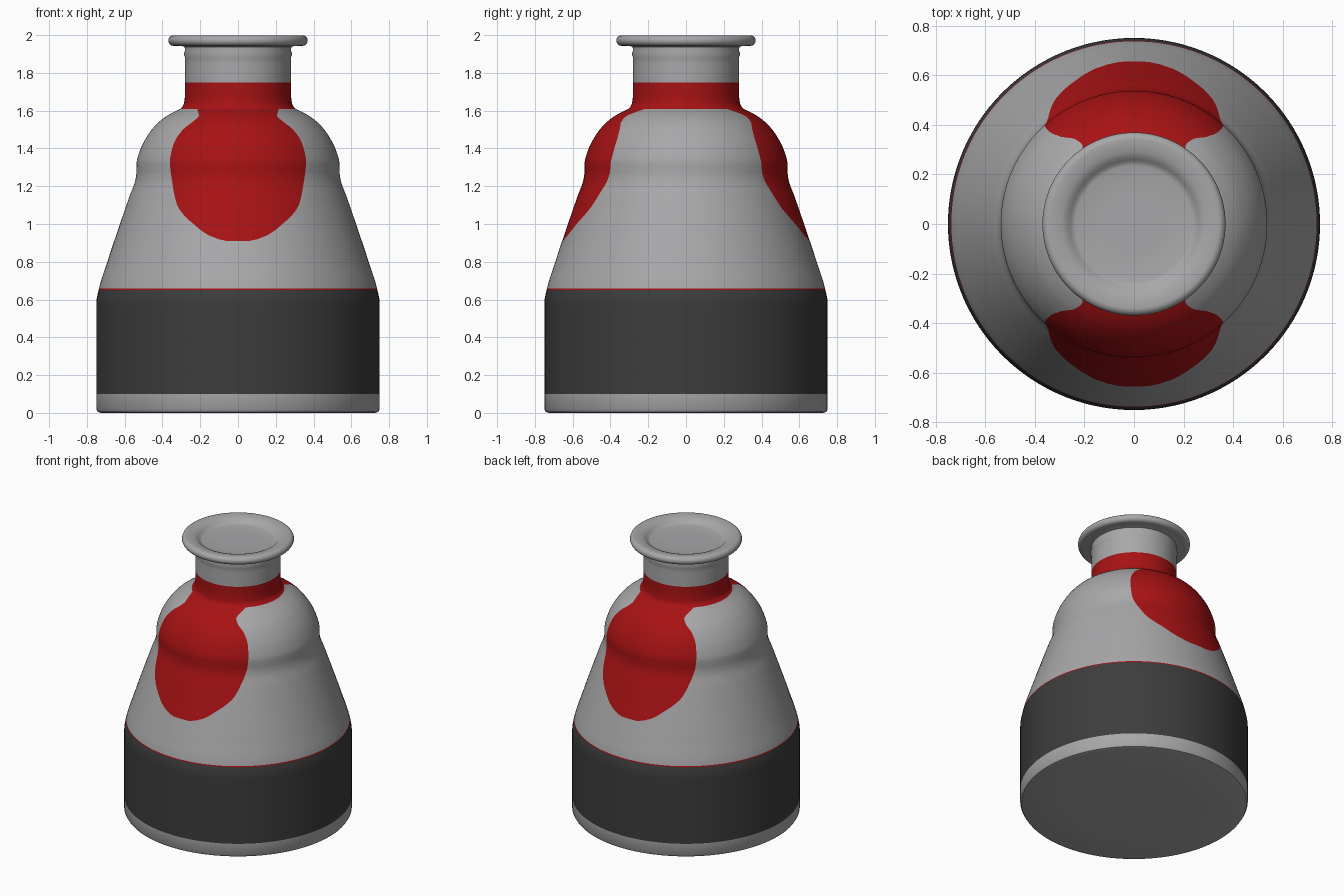
import bpy, bmesh, math

if "Cube" in bpy.data.objects:
    bpy.data.objects.remove(bpy.data.objects["Cube"])


def material(name, rgb):
    m = bpy.data.materials.new(name)
    m.diffuse_color = (*rgb, 1)
    m.use_nodes = True
    m.node_tree.nodes["Principled BSDF"].inputs["Base Color"].default_value = m.diffuse_color
    return m


MATS = [material("light_grey", (0.39, 0.39, 0.40)),
        material("dark_grey", (0.046, 0.046, 0.046)),
        material("deep_red", (0.39, 0.006, 0.007))]
GREY, DARK, RED = 0, 1, 2


def interp(table, z):
    """Smooth monotone interpolation of (z, value) pairs."""
    n = len(table)
    d = [(table[i + 1][1] - table[i][1]) / (table[i + 1][0] - table[i][0]) for i in range(n - 1)]

    def slope(i):
        if i == 0 or i == n - 1:
            return d[min(i, n - 2)]
        a, b = d[i - 1], d[i]
        return 0 if a * b <= 0 else 2 * a * b / (a + b)
    z = min(max(z, table[0][0]), table[-1][0])
    i = next(k for k in range(n - 1) if z <= table[k + 1][0])
    (z0, v0), (z1, v1) = table[i], table[i + 1]
    h = z1 - z0
    t = (z - z0) / h
    return (v0 * (2 * t**3 - 3 * t**2 + 1) + v1 * (3 * t**2 - 2 * t**3)
            + h * (slope(i) * (t**3 - 2 * t**2 + t) + slope(i + 1) * (t**3 - t**2)))


# Radius of the bottle wall by height
WALL = [(0.10, 0.75), (0.58, 0.75), (0.655, 0.737), (0.80, 0.692), (1.0, 0.625),
        (1.15, 0.573), (1.23, 0.544), (1.27, 0.538), (1.32, 0.537), (1.40, 0.515),
        (1.47, 0.478), (1.53, 0.430), (1.57, 0.380), (1.595, 0.335), (1.61, 0.305),
        (1.635, 0.287), (1.68, 0.281), (1.88, 0.280), (1.90, 0.287), (1.92, 0.280)]
# Half width of the painted splash by height
SPLASH = [(0.60, 0.45), (0.75, 0.30), (0.91, 0.06), (0.92, 0.105), (0.94, 0.155),
          (0.97, 0.20), (1.0, 0.235), (1.04, 0.28), (1.1, 0.322), (1.2, 0.345),
          (1.33, 0.36), (1.42, 0.342), (1.5, 0.292), (1.545, 0.235), (1.575, 0.207),
          (1.61, 0.215), (1.7, 0.20), (2.0, 0.20)]

# Full section from the base centre, up the wall, over the rim and into the mouth
heights = {0.10, 0.3, 0.5, 0.651, 0.658, 0.91, 1.61, 1.75, 1.85}
heights |= {z for z, _ in WALL} | {z for z, _ in SPLASH if 0.65 < z < 1.9}
heights |= {round(0.56 + 0.02 * k, 3) for k in range(58)}
heights -= {0.66, 0.655}
profile = [(0.40, 0.0), (0.725, 0.0), (0.742, 0.005), (0.75, 0.018)]
profile += [(interp(WALL, z), z) for z in sorted(heights)]
profile += [(0.283, 1.938), (0.30, 1.943), (0.335, 1.943)]
profile += [(0.340 + 0.029 * math.cos(math.radians(a)), 1.971 + 0.028 * math.sin(math.radians(a)))
            for a in range(-75, 91, 15)]
profile += [(0.315, 1.997), (0.29, 1.992), (0.272, 1.985), (0.258, 1.972),
            (0.246, 1.963), (0.235, 1.960), (0.12, 1.960)]

INSIDE, OUTSIDE = 12, 22      # columns per quadrant inside / outside the splash


def ring_angles(r, z):
    """Angles from the front axis, with a column line lying on the splash edge."""
    w = interp(SPLASH, z)
    edge = math.asin(min(w / r, 0.8)) if z > 0.6 else math.asin(0.6)
    q = [edge * k / INSIDE for k in range(INSIDE)]
    q += [edge + (math.pi / 2 - edge) * k / OUTSIDE for k in range(OUTSIDE)]
    half = q + [math.pi / 2] + [math.pi - a for a in reversed(q)]
    return half + [2 * math.pi - a for a in reversed(half[1:-1])]


def face_material(z, column):
    quarter = INSIDE + OUTSIDE
    k = column % (2 * quarter)
    in_splash = k < INSIDE or k >= 2 * quarter - INSIDE
    if 0.10 < z < 0.651:
        return DARK
    if 0.651 < z < 0.658 or 1.61 < z < 1.75:
        return RED
    if 0.91 < z < 1.61 and in_splash:
        return RED
    return GREY


# Bottle: one turned body, coloured by height and splash column
bm = bmesh.new()
rings = [[bm.verts.new((r * math.sin(a), -r * math.cos(a), z)) for a in ring_angles(r, z)]
         for r, z in profile]
count = len(rings[0])
for i in range(len(rings) - 1):
    zm = (profile[i][1] + profile[i + 1][1]) / 2
    for k in range(count):
        n = (k + 1) % count
        f = bm.faces.new((rings[i][k], rings[i][n], rings[i + 1][n], rings[i + 1][k]))
        f.material_index = face_material(zm, k)
# Base and mouth discs
bm.faces.new(list(reversed(rings[0])))
bm.faces.new(rings[-1])
bmesh.ops.recalc_face_normals(bm, faces=bm.faces)
mesh = bpy.data.meshes.new("bottle")
bm.to_mesh(mesh)
bm.free()
for m in MATS:
    mesh.materials.append(m)
bottle = bpy.data.objects.new("bottle", mesh)
bpy.context.collection.objects.link(bottle)
bpy.context.view_layer.objects.active = bottle
bottle.select_set(True)
bpy.ops.object.shade_smooth_by_angle(angle=math.radians(40))
